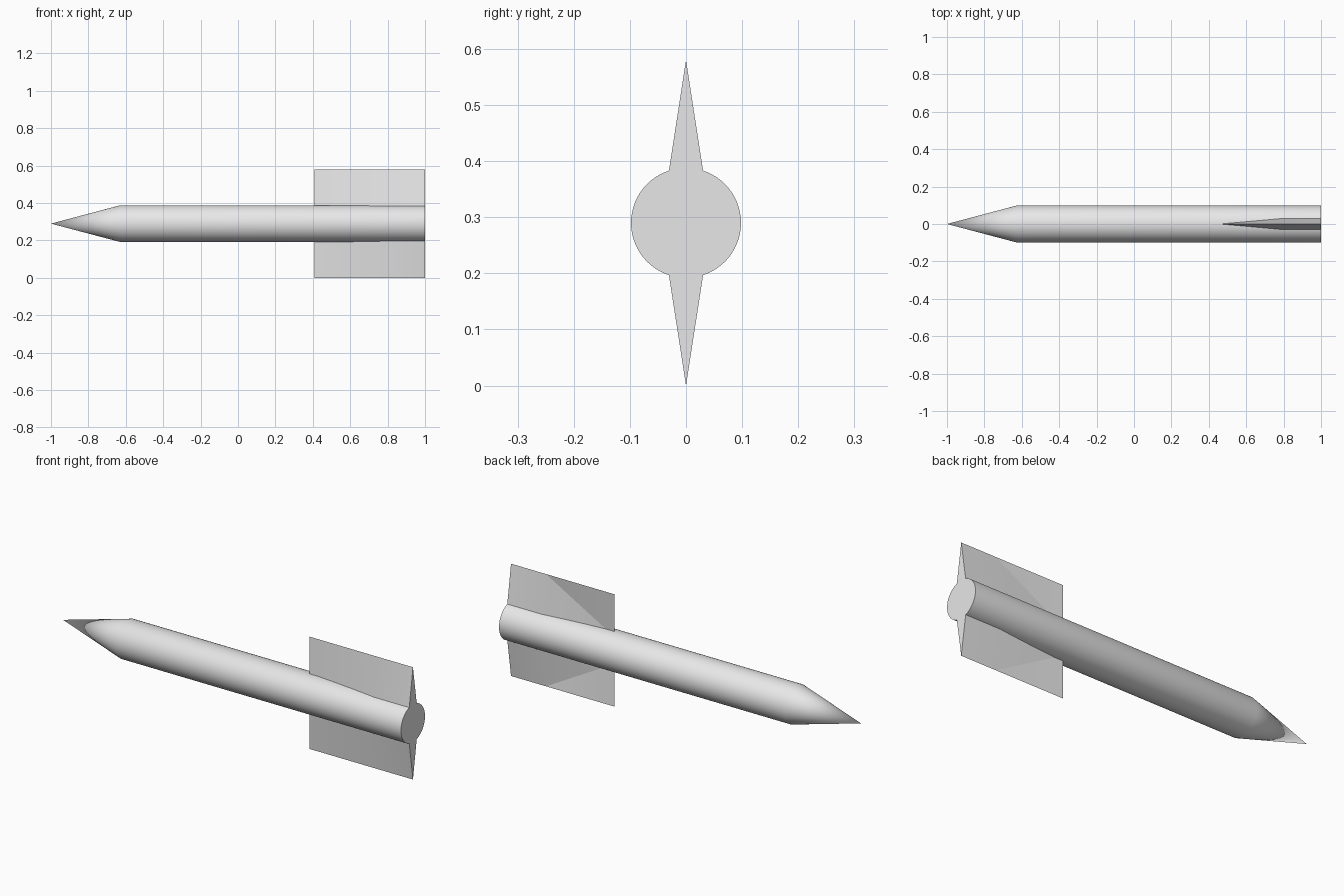
import bpy, bmesh, math

cube = bpy.data.objects.get("Cube")
if cube:
    bpy.data.objects.remove(cube, do_unlink=True)

AXIS_Z = 0.29          # height of the body axis
RADIUS = 0.098
SEGMENTS = 64

grey = bpy.data.materials.new("light_grey")
grey.use_nodes = True
colour = (0.8, 0.8, 0.8, 1)
grey.diffuse_color = colour
grey.node_tree.nodes["Principled BSDF"].inputs["Base Color"].default_value = colour


def finish(name, bm):
    """Turn a bmesh into a smooth-shaded grey object."""
    bmesh.ops.recalc_face_normals(bm, faces=bm.faces)
    mesh = bpy.data.meshes.new(name)
    bm.to_mesh(mesh)
    bm.free()
    mesh.materials.append(grey)
    obj = bpy.data.objects.new(name, mesh)
    bpy.context.collection.objects.link(obj)
    bpy.ops.object.select_all(action='DESELECT')
    obj.select_set(True)
    bpy.context.view_layer.objects.active = obj
    bpy.ops.object.shade_smooth_by_angle(angle=math.radians(30))
    return obj


# Body: cylinder with a pointed nose towards -x and a flat tail
bm = bmesh.new()
nose_ring, tail_ring = [
    [bm.verts.new((x, RADIUS * math.cos(a), AXIS_Z + RADIUS * math.sin(a)))
     for a in (math.tau * i / SEGMENTS for i in range(SEGMENTS))]
    for x in (-0.63, 1)]
tip = bm.verts.new((-1, 0, AXIS_Z))
for i in range(SEGMENTS):
    j = (i + 1) % SEGMENTS
    bm.faces.new((nose_ring[i], nose_ring[j], tail_ring[j], tail_ring[i]))
    bm.faces.new((tip, nose_ring[j], nose_ring[i]))
bm.faces.new(tail_ring)
finish("body", bm)


# Fins: wedge-shaped root narrowing to a sharp outer edge
def fin(name, side):
    bm = bmesh.new()
    root_z, edge_z = AXIS_Z + side * 0.07, AXIS_Z + side * 0.29
    half = 0.034
    front_root = bm.verts.new((0.41, 0, root_z))
    front_edge, mid_edge, back_edge = [
        bm.verts.new((x, 0, edge_z)) for x in (0.41, 0.8, 1)]
    roots = []
    for s in (-1, 1):
        mid, back = [bm.verts.new((x, s * half, root_z)) for x in (0.8, 1)]
        bm.faces.new((front_root, mid, mid_edge, front_edge))
        bm.faces.new((mid, back, back_edge, mid_edge))
        roots.append((mid, back))
    (mid_a, back_a), (mid_b, back_b) = roots
    bm.faces.new((back_a, back_b, back_edge))
    bm.faces.new((front_root, mid_a, back_a, back_b, mid_b))
    finish(name, bm)


fin("upper_fin", 1)
fin("lower_fin", -1)
